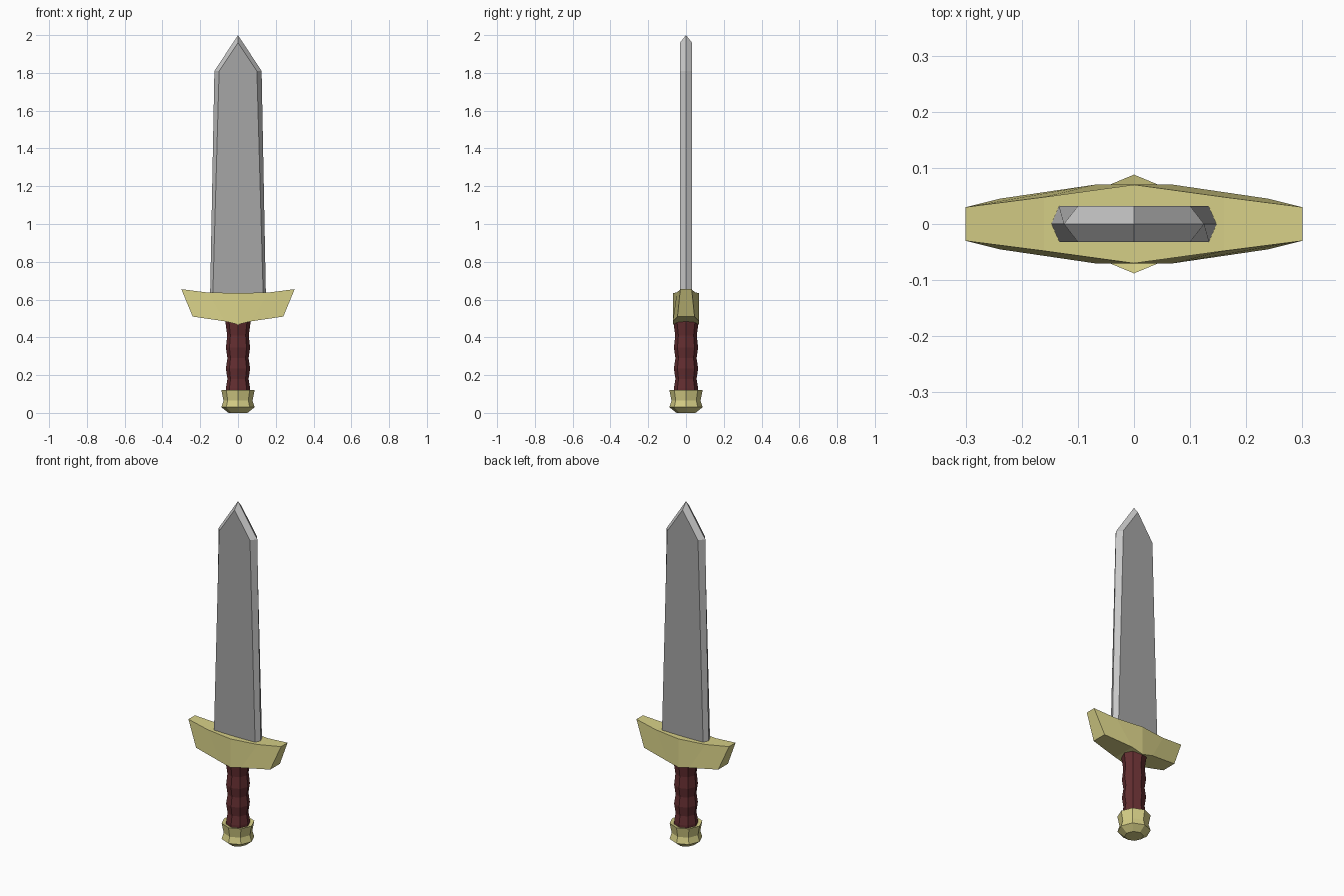
import bpy, bmesh, math

if "Cube" in bpy.data.objects:
    bpy.data.objects.remove(bpy.data.objects["Cube"])


def material(name, rgb):
    m = bpy.data.materials.new(name)
    m.diffuse_color = (*rgb, 1)
    m.use_nodes = True
    m.node_tree.nodes["Principled BSDF"].inputs["Base Color"].default_value = m.diffuse_color
    return m


steel = material("grey steel", (0.38, 0.38, 0.38))
edge_steel = material("light edge steel", (0.58, 0.58, 0.58))
brass = material("pale brass", (0.67, 0.62, 0.24))
leather = material("dark red leather", (0.125, 0.027, 0.03))


def loft(name, rings, mats, cap_end=True):
    """Skin a list of equal-length point rings."""
    bm = bmesh.new()
    vs = [[bm.verts.new(p) for p in ring] for ring in rings]
    n = len(rings[0])
    for a, b in zip(vs, vs[1:]):
        for i in range(n):
            j = (i + 1) % n
            bm.faces.new((a[i], a[j], b[j], b[i]))
    bm.faces.new(vs[0][::-1])
    if cap_end:
        bm.faces.new(vs[-1])
    bmesh.ops.remove_doubles(bm, verts=bm.verts[:], dist=1e-5)
    bmesh.ops.recalc_face_normals(bm, faces=bm.faces[:])
    if len(mats) > 1:  # bevelled faces take the second colour
        for f in bm.faces:
            f.material_index = int(abs(f.normal.y) < 0.9)
    me = bpy.data.meshes.new(name)
    bm.to_mesh(me)
    bm.free()
    for m in mats:
        me.materials.append(m)
    ob = bpy.data.objects.new(name, me)
    bpy.context.collection.objects.link(ob)
    return ob


def lathe(name, profile, mat, n=8):
    """Eight-sided turned part from (radius, height) pairs."""
    rings = [[(r * math.cos(math.tau * i / n), r * math.sin(math.tau * i / n), z)
              for i in range(n)] for r, z in profile]
    return loft(name, rings, [mat])


# Blade: six-sided section tapering to a pointed tip
def blade_ring(w, f, t, z_edge, z_flat):
    return [(w, 0, z_edge), (f, t, z_flat), (-f, t, z_flat),
            (-w, 0, z_edge), (-f, -t, z_flat), (f, -t, z_flat)]


loft("blade", [blade_ring(0.148, 0.134, 0.032, 0.60, 0.60),
               blade_ring(0.125, 0.10, 0.032, 1.81, 1.81),
               blade_ring(0, 0, 0.032, 2.0, 1.96)],
     [steel, edge_steel], cap_end=False)

# Crossguard: four-point sections from the centre out, mirrored
# (top x, y, z, bottom x, y, z)
half = [(0, 0.07, 0.635, 0, 0.07, 0.468),
        (0.16, 0.048, 0.637, 0.07, 0.07, 0.485),
        (0.30, 0.03, 0.655, 0.24, 0.045, 0.51)]


def guard_ring(s, side):
    xt, yt, zt, xb, yb, zb = s
    return [(side * xt, -yt, zt), (side * xt, yt, zt),
            (side * xb, yb, zb), (side * xb, -yb, zb)]


loft("crossguard", [guard_ring(s, -1) for s in half[:0:-1]]
     + [guard_ring(s, 1) for s in half], [brass])

# Grip with finger swells
lathe("grip", [(0.064, 0.10), (0.064, 0.13), (0.056, 0.18), (0.064, 0.235),
               (0.056, 0.29), (0.064, 0.345), (0.057, 0.41), (0.066, 0.475),
               (0.066, 0.50)], leather)

# Pommel
lathe("pommel", [(0.05, 0), (0.088, 0.03), (0.077, 0.065),
                 (0.088, 0.122), (0.06, 0.115)], brass)
